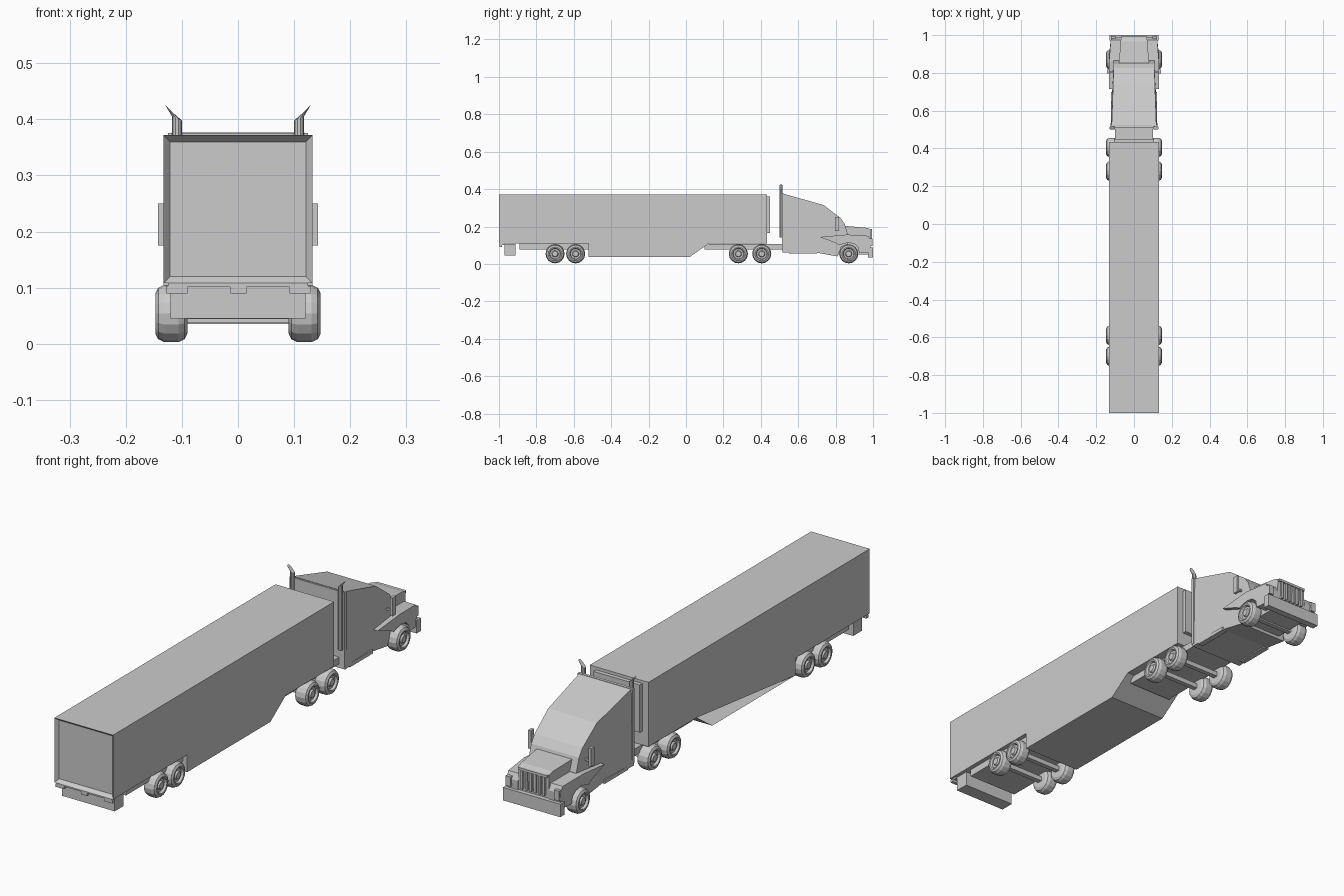
import bpy, bmesh, math
from mathutils import Vector

if "Cube" in bpy.data.objects:
    bpy.data.objects.remove(bpy.data.objects["Cube"])


def finish(name, bm):
    bmesh.ops.recalc_face_normals(bm, faces=bm.faces)
    me = bpy.data.meshes.new(name)
    bm.to_mesh(me)
    bm.free()
    ob = bpy.data.objects.new(name, me)
    bpy.context.collection.objects.link(ob)
    return ob


def box(name, x0, x1, y0, y1, z0, z1):
    bm = bmesh.new()
    bmesh.ops.create_cube(bm, size=1)
    for v in bm.verts:
        v.co = Vector(((x0 + x1) / 2 + v.co.x * (x1 - x0),
                       (y0 + y1) / 2 + v.co.y * (y1 - y0),
                       (z0 + z1) / 2 + v.co.z * (z1 - z0)))
    return finish(name, bm)


def prism(name, pts, xa, xb):
    """Side (y, z) outline spanned between two x functions."""
    bm = bmesh.new()
    a = [bm.verts.new((xa(y, z), y, z)) for y, z in pts]
    b = [bm.verts.new((xb(y, z), y, z)) for y, z in pts]
    bm.faces.new(a)
    bm.faces.new(b)
    n = len(pts)
    for i in range(n):
        j = (i + 1) % n
        bm.faces.new((a[i], a[j], b[j], b[i]))
    return finish(name, bm)


def wheel(name, side, y):
    """Lathe a tyre and dished rim around the x axis."""
    prof = [(.090, 0), (.090, .035), (.095, .046), (.106, .051), (.131, .051),
            (.142, .046), (.147, .037), (.146, .031), (.137, .027),
            (.137, .018), (.144, .014), (.144, 0)]
    n = 16
    bm = bmesh.new()
    rings = []
    for x, r in prof:
        if r == 0:
            rings.append([bm.verts.new((side * x, y, .054))] * n)
        else:
            rings.append([bm.verts.new((side * x, y + r * math.cos(2 * math.pi * i / n),
                                        .054 + r * math.sin(2 * math.pi * i / n)))
                          for i in range(n)])
    for p, q in zip(rings, rings[1:]):
        for i in range(n):
            j = (i + 1) % n
            bm.faces.new(list(dict.fromkeys((p[i], p[j], q[j], q[i]))))
    return finish(name, bm)


def tube(name, path, r, n=10):
    bm = bmesh.new()
    rings = [[bm.verts.new((x + r * math.cos(2 * math.pi * i / n),
                            y + r * math.sin(2 * math.pi * i / n), z + tilt * math.cos(2 * math.pi * i / n)))
              for i in range(n)] for x, y, z, tilt in path]
    bm.faces.new(rings[0])
    bm.faces.new(rings[-1])
    for p, q in zip(rings, rings[1:]):
        for i in range(n):
            j = (i + 1) % n
            bm.faces.new((p[i], p[j], q[j], q[i]))
    return finish(name, bm)


# trailer box with recessed rear door
trailer = box("trailer_box", -.133, .133, -1, .433, .108, .372)
bm = bmesh.new()
bm.from_mesh(trailer.data)
bm.normal_update()
rear = [f for f in bm.faces if f.normal.y < -.9]
bmesh.ops.inset_region(bm, faces=rear, thickness=.017)
bmesh.ops.translate(bm, verts=rear[0].verts, vec=(0, .015, 0))
bm.to_mesh(trailer.data)
bm.free()
box("trailer_front_panel", -.105, .105, .433, .45, .165, .36)

# trailer belly, left side partly open
belly = prism("trailer_belly", [(-.52, .108), (-.52, .037), (.02, .037), (.12, .108)],
              lambda y, z: -.133, lambda y, z: .133)
bm = bmesh.new()
bm.from_mesh(belly.data)
left = [f for f in bm.faces if all(v.co.x < 0 for v in f.verts)][0]
vs = {(round(v.co.y, 2), round(v.co.z, 2)): v for v in left.verts}
corner = [vs[(-.52, .11)], vs[(-.52, .04)], vs[(.12, .11)]]
bmesh.ops.delete(bm, geom=[left], context='FACES_ONLY')
bm.faces.new(corner)
bm.to_mesh(belly.data)
bm.free()

# trailer underframe and rear bumper
box("rear_underframe", -.115, .115, -.89, -.52, .078, .108)
box("rear_bumper", -.12, .12, -.97, -.912, .045, .106)
for x0, x1 in ((-.128, -.09), (-.013, .015), (.092, .13)):
    box("rear_lamp", x0, x1, -.998, -.985, .09, .103)
box("rear_sill", -.125, .125, -.998, -.97, .101, .108)

# tractor chassis
box("chassis", -.10, .10, .1, .56, .078, .106)

# cab
def cab_w(y, z):
    return .124 - .045 * (y - .515) - max(0, z - .2) * .03
cab = [(.515, .06), (.70, .06), (.81, .04), (.83, .09), (.865, .10), (.865, .16),
       (.848, .215), (.825, .247), (.735, .315), (.515, .377)]
prism("cab", cab, lambda y, z: -cab_w(y, z), cab_w)
box("cab_rear_rim", -.125, .125, .512, .524, .07, .376)

# hood and grille
hood = [(.84, .09), (.985, .09), (.987, .186), (.965, .193), (.85, .203)]
hood_w = lambda y, z: .08 - .08 * (y - .85)
prism("hood", hood, lambda y, z: -hood_w(y, z), hood_w)
for i in range(6):
    x = -.05 + .02 * i
    box("grille_bar", x - .005, x + .005, .985, .994, .10, .175)
box("grille_top", -.066, .066, .985, .995, .176, .186)

# front bumper and floor between the front wheels
box("front_bumper", -.13, .13, .972, 1.0, .035, .088)
box("engine_floor", -.08, .08, .80, .975, .05, .10)

fender = [(.715, .144), (.80, .112), (.82, .10), (.84, .108), (.87, .113), (.90, .108),
          (.92, .09), (.925, .06), (.985, .06), (.988, .125), (.975, .15), (.86, .157)]

# mirrored parts
for s in (-1, 1):
    prism("front_fender", fender, lambda y, z: s * .07,
          lambda y, z: s * (.132 - .12 * max(0, y - .9)))
    box("headlight", s * .11 - .011, s * .11 + .011, .98, .996, .097, .137)
    box("mirror", s * .137 - .006, s * .137 + .006, .797, .818, .175, .25)
    box("mirror_arm", s * .12 - .014, s * .12 + .014, .803, .811, .19, .198)
    tube("exhaust_stack", [(s * .109, .508, .14, 0), (s * .109, .508, .402, s * .004),
                           (s * .121, .508, .417, s * .009)], .009)
    box("cab_step", s * .11 - .012, s * .11 + .012, .55, .70, .055, .07)
    for y in (-.70, -.59, .28, .405, .87):
        wheel("wheel", s, y)

# axles
for y in (-.70, -.59, .28, .405, .87):
    box("axle", -.095, .095, y - .01, y + .01, .044, .064)
